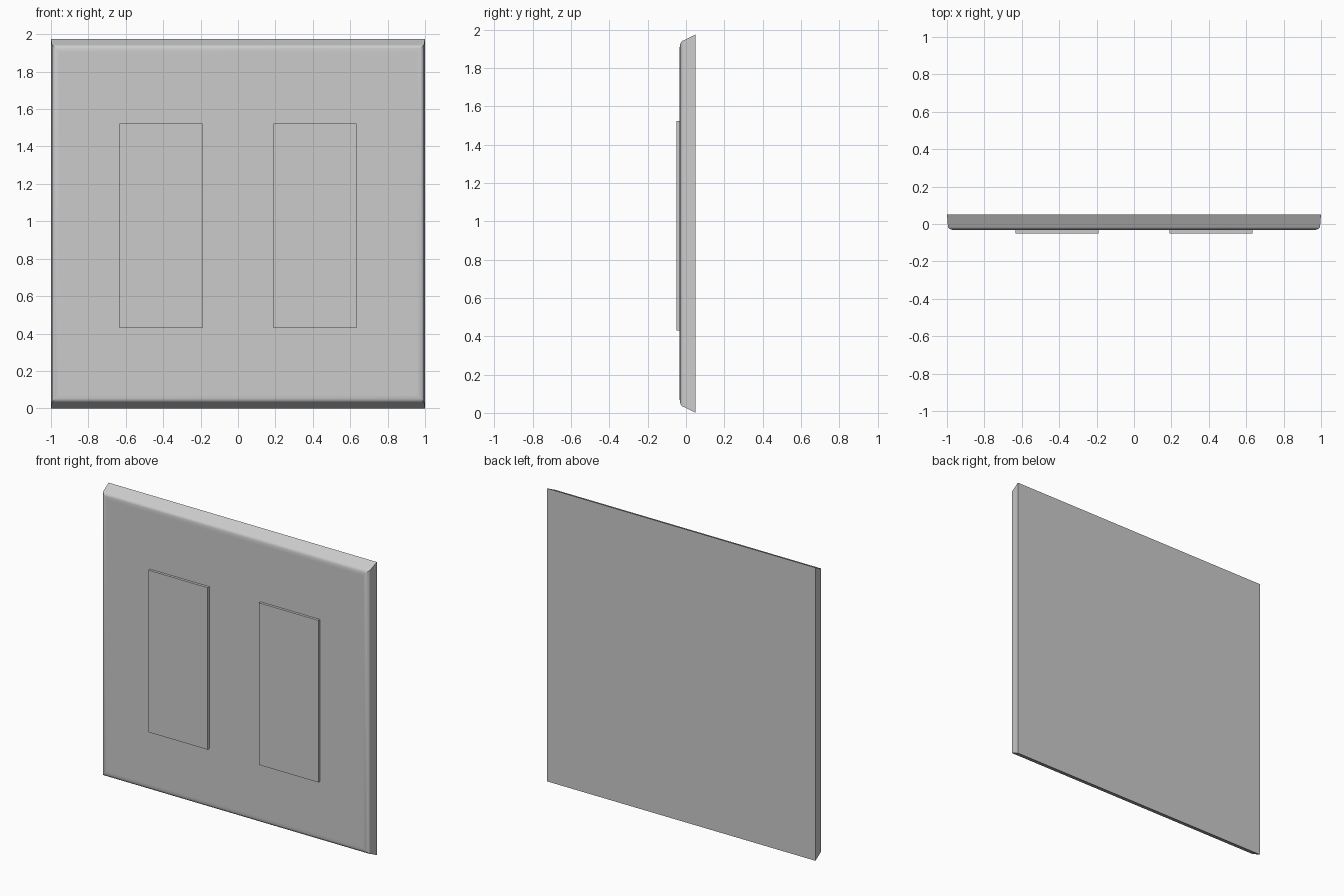
import bpy, bmesh, math

if "Cube" in bpy.data.objects:
    bpy.data.objects.remove(bpy.data.objects["Cube"])

HALF_W, HEIGHT = 1.0, 1.975
BACK, FACE = 0.05, -0.033


def make_object(name, bm):
    bmesh.ops.recalc_face_normals(bm, faces=bm.faces)
    mesh = bpy.data.meshes.new(name)
    bm.to_mesh(mesh)
    bm.free()
    obj = bpy.data.objects.new(name, mesh)
    bpy.context.collection.objects.link(obj)
    return obj


# Rim profile: (y, side inset, top/bottom inset), from back edge to front face
profile = [(BACK, 0.0, 0.0)]
steps = 6
for i in range(steps + 1):
    a = math.radians(90 * i / steps)
    s, c = math.sin(a), 1 - math.cos(a)
    y = -0.012 + (FACE + 0.012) * s
    # top and bottom slope inwards more than the sides do
    profile.append((y, 0.005 + 0.039 * c, 0.031 + 0.041 * c))

# Wall plate: rectangular rings lofted along the rim profile
bm = bmesh.new()
rings = []
for y, dx, dz in profile:
    x, z0, z1 = HALF_W - dx, dz, HEIGHT - dz
    rings.append([bm.verts.new(p) for p in
                  ((-x, y, z0), (x, y, z0), (x, y, z1), (-x, y, z1))])
for r0, r1 in zip(rings, rings[1:]):
    for i in range(4):
        j = (i + 1) % 4
        bm.faces.new((r0[i], r0[j], r1[j], r1[i]))
bm.faces.new(rings[0])
bm.faces.new(rings[-1])
plate = make_object("wall_plate", bm)

# Smooth rounded rim, crisp mitred corners, flat front
bpy.context.view_layer.objects.active = plate
plate.select_set(True)
bpy.ops.object.shade_smooth_by_angle(angle=math.radians(30))
wn = plate.modifiers.new("flat_front", 'WEIGHTED_NORMAL')
wn.keep_sharp = True

# Two rocker paddles, mirrored about the centre
for side, label in ((-1, "left"), (1, "right")):
    bm = bmesh.new()
    bmesh.ops.create_cube(bm, size=1)
    bmesh.ops.scale(bm, vec=(0.443, 0.02, 1.092), verts=bm.verts)
    bmesh.ops.translate(bm, vec=(side * 0.4125, -0.04, 0.976), verts=bm.verts)
    make_object(f"{label}_rocker", bm)
